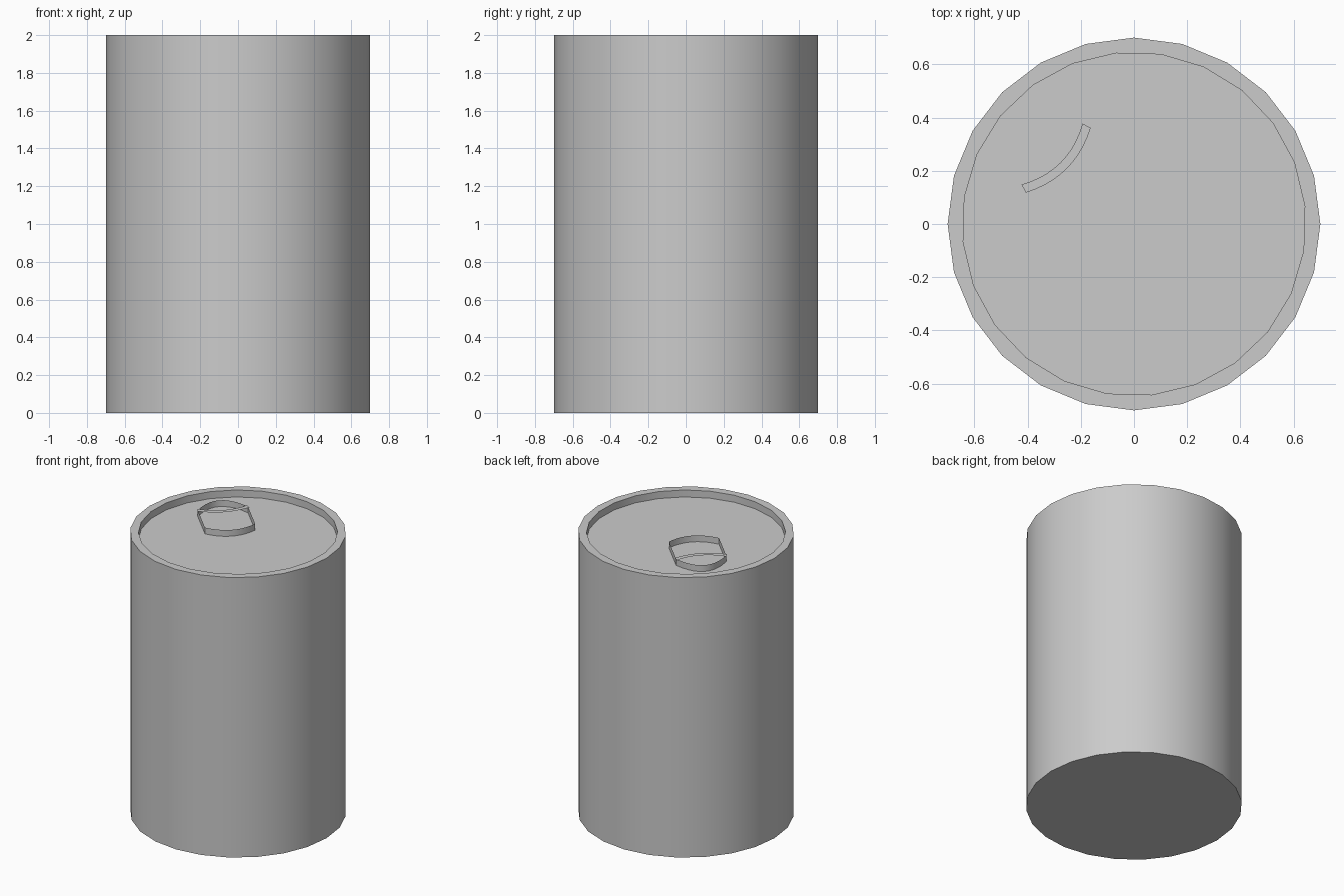
import bpy
import bmesh
from math import sin, cos, pi, radians
from mathutils import Vector

if "Cube" in bpy.data.objects:
    bpy.data.objects.remove(bpy.data.objects["Cube"])

SIDES = 24
FLOOR, TAB_TOP = 1.95, 1.995

metal = bpy.data.materials.new("grey metal")
metal.use_nodes = True
grey = (0.6, 0.6, 0.6, 1)
metal.diffuse_color = grey
metal.node_tree.nodes["Principled BSDF"].inputs["Base Color"].default_value = grey


def finish(bm, name):
    """Turn a bmesh into a named, smooth shaded object with sharp corners."""
    mesh = bpy.data.meshes.new(name)
    bm.to_mesh(mesh)
    bm.free()
    mesh.materials.append(metal)
    obj = bpy.data.objects.new(name, mesh)
    bpy.context.collection.objects.link(obj)
    bpy.ops.object.select_all(action='DESELECT')
    obj.select_set(True)
    bpy.context.view_layer.objects.active = obj
    bpy.ops.object.shade_smooth_by_angle(angle=radians(30))
    return obj


def ring(bm, radius, z, turn=0):
    angles = [2 * pi * i / SIDES + radians(turn) for i in range(SIDES)]
    return [bm.verts.new((radius * cos(a), radius * sin(a), z)) for a in angles]


def strip(bm, lower, upper, closed=True):
    """Join two matching rows of vertices with quads."""
    n = len(lower)
    for i in range(n if closed else n - 1):
        j = (i + 1) % n
        bm.faces.new((lower[i], lower[j], upper[j], upper[i]))


# Can body: outer wall, flat rim, inner wall and sunken lid
bm = bmesh.new()
rings = [ring(bm, 0.70, 0), ring(bm, 0.70, 2),
         ring(bm, 0.645, 2, 6), ring(bm, 0.645, FLOOR, 6)]
for low, high in zip(rings, rings[1:]):
    strip(bm, low, high)
bm.faces.new(rings[0][::-1])
bm.faces.new(rings[-1])
finish(bm, "can_body")

# Pull tab frame: u runs across the tab, v runs towards the middle of the lid
origin = Vector((-0.295, 0.25, 0))
across = Vector((1, 1, 0)).normalized()
along = Vector((1, -1, 0)).normalized()


def tab_point(u, v, z):
    return origin + across * u + along * v + Vector((0, 0, z))


def arc(half_width, v, bulge, steps=10):
    """Curved row of (u, v) points from the left side to the right side."""
    ts = [2 * i / steps - 1 for i in range(steps + 1)]
    return [(half_width * t, v + bulge * (1 - t * t)) for t in ts]


# Tab wall: an open loop standing on the lid
bm = bmesh.new()
outline = arc(0.165, 0.27, 0.065) + arc(0.165, 0, -0.125)[::-1]
strip(bm, *[[bm.verts.new(tab_point(u, v, z)) for u, v in outline]
            for z in (FLOOR, TAB_TOP)])
finish(bm, "tab_wall")

# Tab crossbar: a narrow curved strip across the top of the loop
bm = bmesh.new()
strip(bm, *[[bm.verts.new(tab_point(u, v, TAB_TOP)) for u, v in row]
            for row in (arc(0.172, 0.015, 0.045), arc(0.162, -0.018, 0.045))],
      closed=False)
finish(bm, "tab_crossbar")
